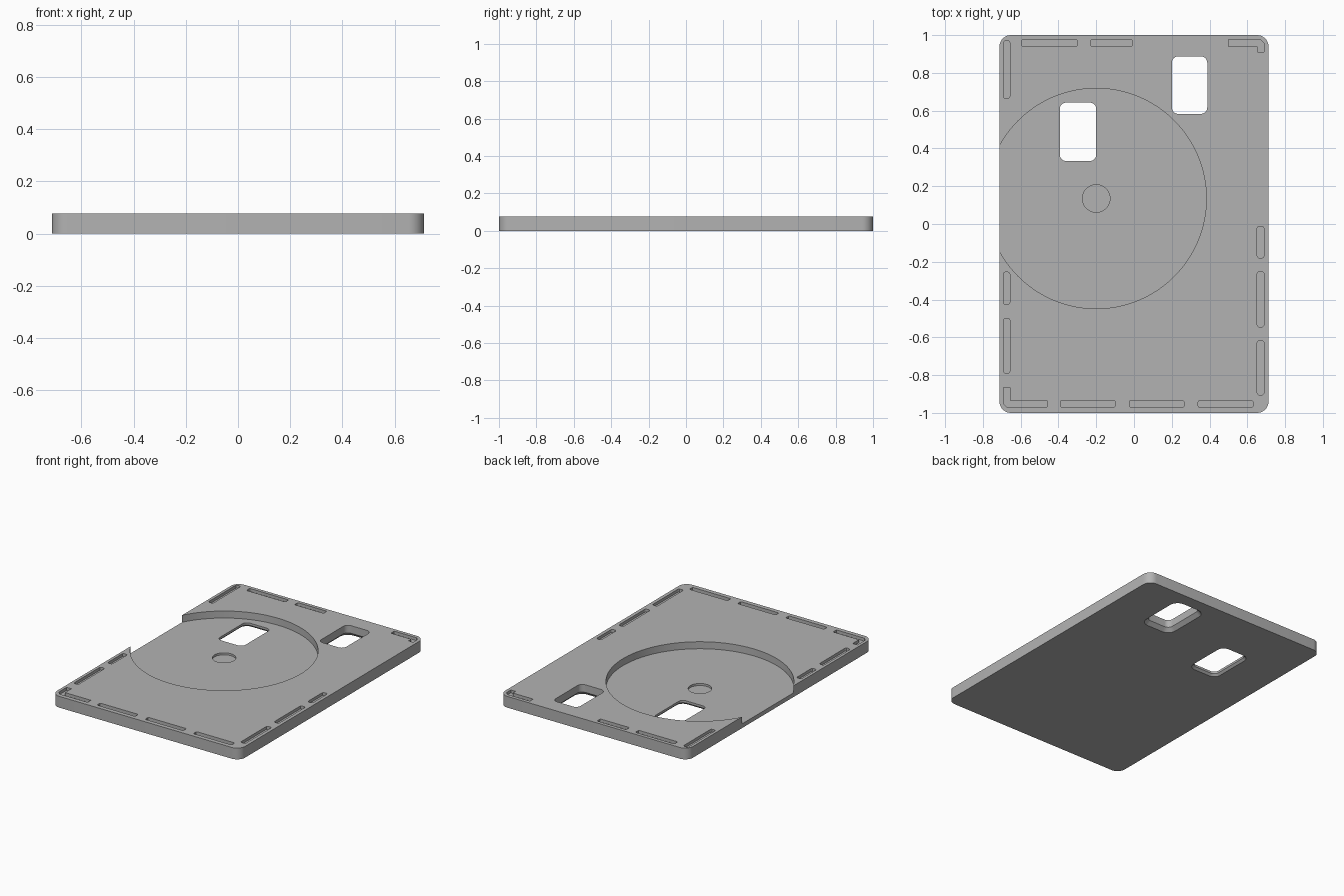
import bpy, bmesh, math

if "Cube" in bpy.data.objects:
    bpy.data.objects.remove(bpy.data.objects["Cube"], do_unlink=True)

TOP = 0.077     # plate thickness
FLOOR = 0.029   # level of the round recess

grey = bpy.data.materials.new("light_grey")
grey.use_nodes = True
colour = (0.45, 0.45, 0.45, 1)
grey.diffuse_color = colour
grey.node_tree.nodes["Principled BSDF"].inputs["Base Color"].default_value = colour


def rounded(x0, x1, y0, y1, r, steps=8):
    """Outline of a rectangle with round corners, counter-clockwise."""
    centres = [(x1 - r, y1 - r), (x0 + r, y1 - r), (x0 + r, y0 + r), (x1 - r, y0 + r)]
    pts = []
    for q, (cx, cy) in enumerate(centres):
        for i in range(steps + 1):
            a = math.pi / 2 * (q + i / steps)
            pts.append((cx + r * math.cos(a), cy + r * math.sin(a)))
    return pts


def circle(cx, cy, r, n):
    return [(cx + r * math.cos(2 * math.pi * i / n), cy + r * math.sin(2 * math.pi * i / n))
            for i in range(n)]


def loft(name, layers):
    """Solid through outlines of equal length, given as (outline, z) upwards."""
    bm = bmesh.new()
    rings = [[bm.verts.new((x, y, z)) for x, y in pts] for pts, z in layers]
    n = len(rings[0])
    for low, high in zip(rings, rings[1:]):
        for i in range(n):
            j = (i + 1) % n
            bm.faces.new((low[i], low[j], high[j], high[i]))
    bm.faces.new(rings[0][::-1])
    bm.faces.new(rings[-1])
    bmesh.ops.recalc_face_normals(bm, faces=bm.faces)
    mesh = bpy.data.meshes.new(name)
    bm.to_mesh(mesh)
    bm.free()
    mesh.materials.append(grey)
    obj = bpy.data.objects.new(name, mesh)
    bpy.context.collection.objects.link(obj)
    return obj


plate = loft("base_plate", [(rounded(-0.712, 0.712, -1, 1, 0.06), 0),
                            (rounded(-0.712, 0.712, -1, 1, 0.06), TOP)])
cutters = []


def pocket(name, outline, floor):
    cutters.append(loft(name, [(outline, floor), (outline, TOP + 0.1)]))


# Round recess, open at the left edge, with a small centre dimple
pocket("disc_recess", circle(-0.2, 0.135, 0.583, 128), FLOOR)
pocket("centre_dimple", circle(-0.2, 0.135, 0.073, 48), FLOOR - 0.014)


# Windows, flared towards the underside
def window(name, x0, x1, y0, y1, flare, height):
    def ring(g):
        return rounded(x0 - g, x1 + g, y0 - g, y1 + g, 0.035 + g)
    cutters.append(loft(name, [(ring(flare), -0.05), (ring(flare), 0),
                               (ring(0), height), (ring(0), TOP + 0.1)]))


window("inner_window", -0.393, -0.2, 0.333, 0.643, 0.014, 0.014)
window("outer_window", 0.2, 0.388, 0.583, 0.888, 0.025, 0.025)

# Narrow slots along the rim
SLOT = TOP - 0.02
for a, b in [(-0.595, -0.3), (-0.23, -0.01)]:
    pocket("back_slot", rounded(a, b, 0.94, 0.976, 0.008, 3), SLOT)
for a, b in [(-0.39, -0.1), (-0.025, 0.265), (0.34, 0.63)]:
    pocket("front_slot", rounded(a, b, -0.97, -0.935, 0.008, 3), SLOT)
for a, b in [(-0.425, -0.255), (-0.79, -0.5), (0.665, 0.97)]:
    pocket("right_slot", rounded(-0.692, -0.657, a, b, 0.012, 3), SLOT)
for a, b in [(-0.18, -0.012), (-0.545, -0.252), (-0.905, -0.617)]:
    pocket("left_slot", rounded(0.652, 0.688, a, b, 0.012, 3), SLOT)


# Angled slots at two opposite corners
def corner_slot(x, y, sx, sy, along, down):
    w, c = 0.036, 0.02
    shape = [(c, 0), (along, 0), (along, w), (w, w), (w, down), (0, down), (0, c)]
    pocket("corner_slot", [(x + sx * u, y + sy * v) for u, v in shape], SLOT)


corner_slot(0.689, 0.976, -1, -1, 0.19, 0.066)
corner_slot(-0.692, -0.97, 1, 1, 0.232, 0.105)

# Cut everything out of the plate and bake the result
for cutter in cutters:
    mod = plate.modifiers.new("cut_" + cutter.name, "BOOLEAN")
    mod.operation = "DIFFERENCE"
    mod.solver = "EXACT"
    mod.object = cutter
bpy.context.view_layer.update()
baked = bpy.data.meshes.new_from_object(plate.evaluated_get(bpy.context.evaluated_depsgraph_get()))
plate.modifiers.clear()
plate.data = baked
for cutter in cutters:
    bpy.data.objects.remove(cutter, do_unlink=True)

bpy.ops.object.select_all(action="DESELECT")
plate.select_set(True)
bpy.context.view_layer.objects.active = plate
bpy.ops.object.shade_smooth_by_angle(angle=math.radians(30))
